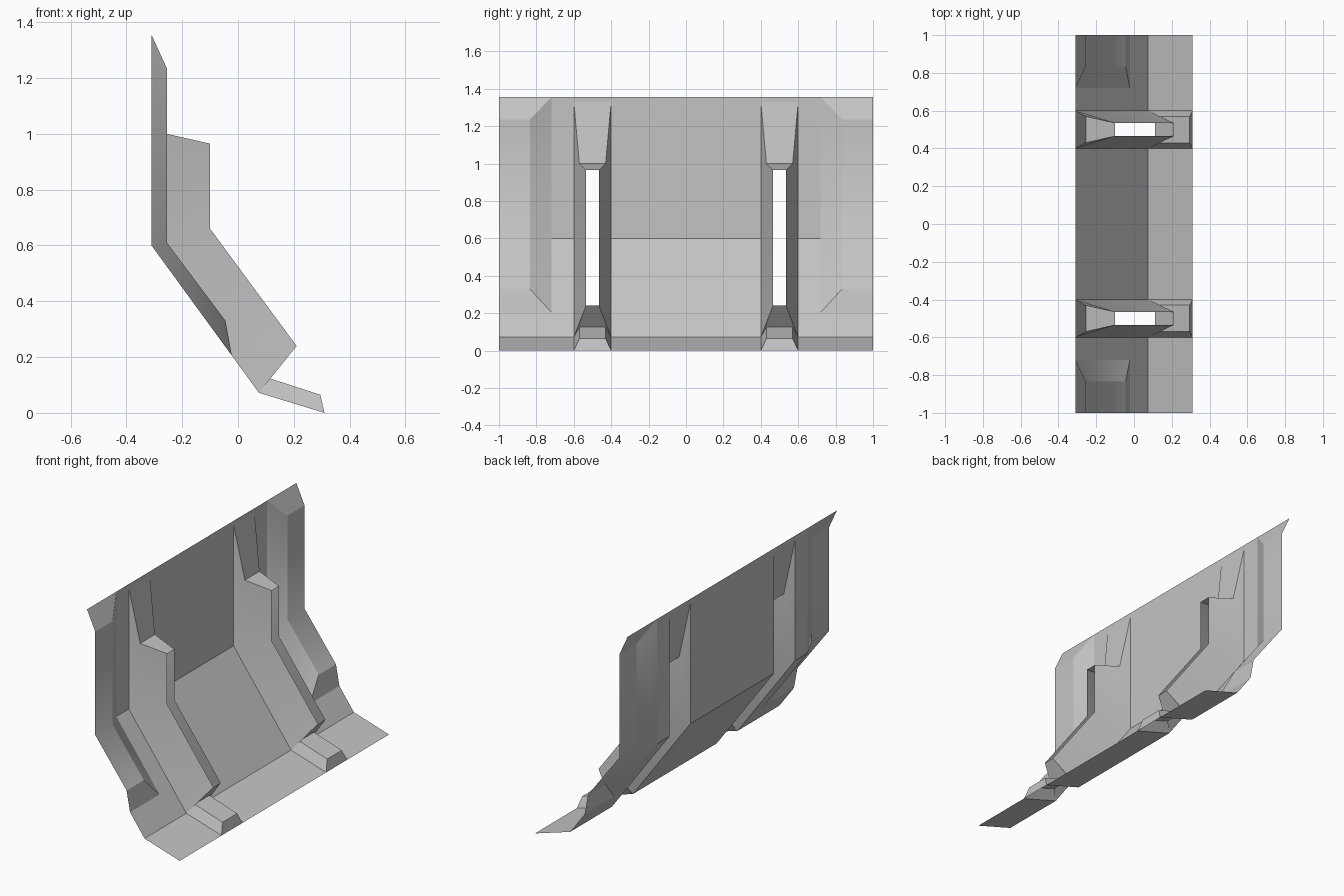
import bpy
import math

# Remove the default cube only
cube = bpy.data.objects.get("Cube")
if cube:
    bpy.data.objects.remove(cube, do_unlink=True)

grey = bpy.data.materials.new("plain grey")
grey.use_nodes = True
tone = (0.55, 0.55, 0.55, 1)
grey.diffuse_color = tone
grey.node_tree.nodes["Principled BSDF"].inputs["Base Color"].default_value = tone


def at(y, profile):
    """Place an (x, z) profile at a given y."""
    return [(x, y, z) for x, z in profile]


def mirror(rows):
    """Reflect rows across y, keeping the facing direction."""
    return [[(x, -y, z) for x, y, z in row] for row in reversed(rows)]


def sheet(name, strips, smooth_angle=0):
    """Skin each strip of matching rows; repeated points give triangles."""
    verts, faces = {}, []
    for rows in strips:
        for a, b in zip(rows, rows[1:]):
            for i in range(len(a) - 1):
                loop = list(dict.fromkeys([a[i], b[i], b[i + 1], a[i + 1]]))
                if len(loop) > 2:
                    faces.append([verts.setdefault(p, len(verts)) for p in loop])
    mesh = bpy.data.meshes.new(name)
    mesh.from_pydata(list(verts), [], faces)
    mesh.materials.append(grey)
    obj = bpy.data.objects.new(name, mesh)
    bpy.context.collection.objects.link(obj)
    if smooth_angle:
        bpy.ops.object.select_all(action='DESELECT')
        obj.select_set(True)
        bpy.context.view_layer.objects.active = obj
        bpy.ops.object.shade_smooth_by_angle(angle=math.radians(smooth_angle))
    return obj


# Bent sheet profile, from toe to top
toe, bend, knee, top = (0.31, 0), (0.075, 0.072), (-0.31, 0.6), (-0.31, 1.355)
slope = (-0.022, 0.205)
base = [toe, bend, knee, top]
sheet("centre_panel", [[at(-0.4, base), at(0.4, base)]])

# Rib: open crest over a cut in the sheet
tip = (-0.31, 1.33)
crest = [(0.295, 0.065), (0.11, 0.125), (0.21, 0.24),
         (-0.1, 0.66), (-0.1, 0.965), (-0.255, 1.0)]
half_widths = [0.07, 0.07, 0.035, 0.035, 0.035, 0.07]
foot = [toe, bend, bend, knee, knee, tip]
middle, half = 0.5, 0.1


def crest_row(side):
    return [(x, middle + side * w, z) for (x, z), w in zip(crest, half_widths)]


low, high = crest_row(-1), crest_row(1)
foot_low, foot_high = at(middle - half, foot), at(middle + half, foot)
inner_wall = [foot_low, low]
outer_wall = [high, foot_high]
bands = [
    [[foot_low[0]] + low[:3], [foot_high[0]] + high[:3]],     # toe, ledge, heel
    [low[4:] + [foot_low[-1]], high[4:] + [foot_high[-1]]],   # cap, upper face
    [at(middle - half, [tip, top]), at(middle + half, [tip, top])],
]

# Raised end panel
raised = [(-0.045, 0.33), (-0.255, 0.61), (-0.255, 1.235)]
edge, shelf, end = 0.72, 0.835, 1.0
chamfer = [at(edge, [slope, knee, top]), at(shelf, raised)]
flat = [at(shelf, raised), at(end, raised)]
lower_lip = [at(edge, [slope]) + at(shelf, raised[:1]),
             at(end, [slope, raised[0]])]
upper_lip = [at(shelf, raised[-1:]) + at(edge, [top]),
             at(end, [raised[-1], top])]
side_strip = [at(middle + half, base), at(edge, base)]
side_foot = [at(edge, [toe, bend, slope]), at(end, [toe, bend, slope])]

# Both ends of the sheet
for side, reflect in (("left", lambda r: r), ("right", mirror)):
    sheet(side + "_side_panel", [reflect(side_strip), reflect(side_foot)])
    sheet(side + "_rib_inner_wall", [reflect(inner_wall)], 35)
    sheet(side + "_rib_outer_wall", [reflect(outer_wall)], 35)
    sheet(side + "_rib_bands", [reflect(b) for b in bands])
    sheet(side + "_end_chamfer", [reflect(chamfer)], 45)
    sheet(side + "_end_panel", [reflect(flat)], 45)
    sheet(side + "_end_lips", [reflect(lower_lip), reflect(upper_lip)])
